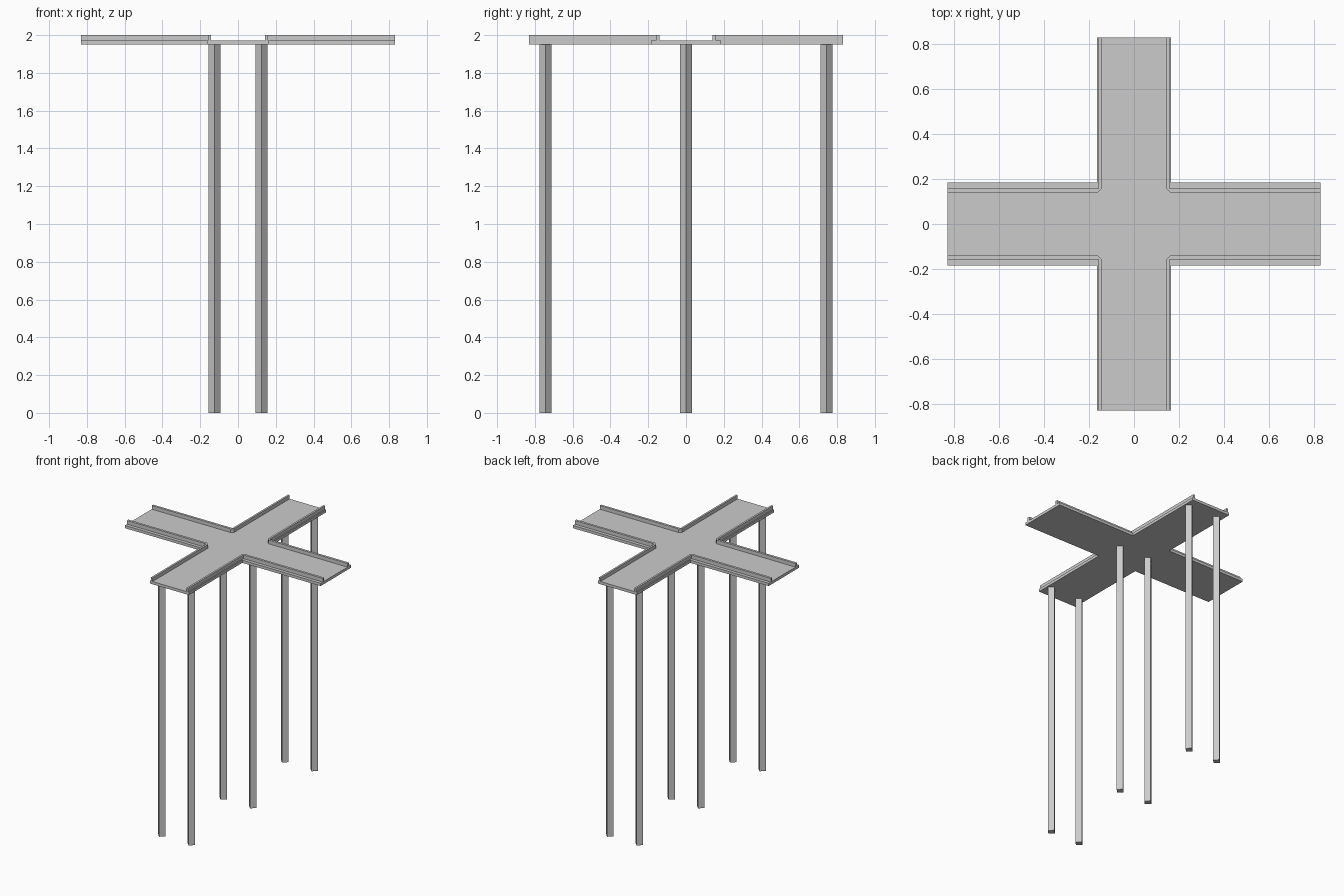
import bpy, bmesh, math

if "Cube" in bpy.data.objects:
    bpy.data.objects.remove(bpy.data.objects["Cube"])

HALF = 0.83                    # arm length from the centre
BOTTOM, FLOOR, TOP = 1.951, 1.972, 2.0


def prism(name, outline, z0, z1):
    """Closed prism from a flat counter-clockwise or clockwise outline."""
    bm = bmesh.new()
    face = bm.faces.new([bm.verts.new((x, y, z0)) for x, y in outline])
    new = bmesh.ops.extrude_face_region(bm, geom=[face])["geom"]
    bmesh.ops.translate(bm, vec=(0, 0, z1 - z0),
                        verts=[v for v in new if isinstance(v, bmesh.types.BMVert)])
    bmesh.ops.recalc_face_normals(bm, faces=bm.faces)
    mesh = bpy.data.meshes.new(name)
    bm.to_mesh(mesh)
    bm.free()
    obj = bpy.data.objects.new(name, mesh)
    bpy.context.collection.objects.link(obj)
    return obj


# Cross-shaped deck slab: wider along x than along y
WX, WY = 0.184, 0.165
prism("deck", [(HALF, -WX), (HALF, WX), (WY, WX), (WY, HALF),
               (-WY, HALF), (-WY, WX), (-HALF, WX), (-HALF, -WX),
               (-WY, -WX), (-WY, -HALF), (WY, -HALF), (WY, -WX)], BOTTOM, FLOOR)

# Raised L-shaped curbs, one per quadrant, with a chamfered inner corner
curb = [(HALF, 0.141), (0.162, 0.141), (0.143, 0.158), (0.143, HALF),
        (0.158, HALF), (0.158, 0.159), (HALF, 0.159)]
for sx, side in ((-1, "left"), (1, "right")):
    for sy, end in ((-1, "front"), (1, "back")):
        prism(f"curb_{end}_{side}", [(sx * x, sy * y) for x, y in curb], FLOOR, TOP)

# Square posts turned 45 degrees, three pairs under the y arm
R = 0.032
for sx, side in ((-1, "left"), (1, "right")):
    for row, end in ((-1, "front"), (0, "middle"), (1, "back")):
        cx, cy = sx * 0.125, row * 0.744
        prism(f"post_{end}_{side}",
              [(cx + R * math.cos(i * math.pi / 2), cy + R * math.sin(i * math.pi / 2))
               for i in range(4)], 0, BOTTOM)
